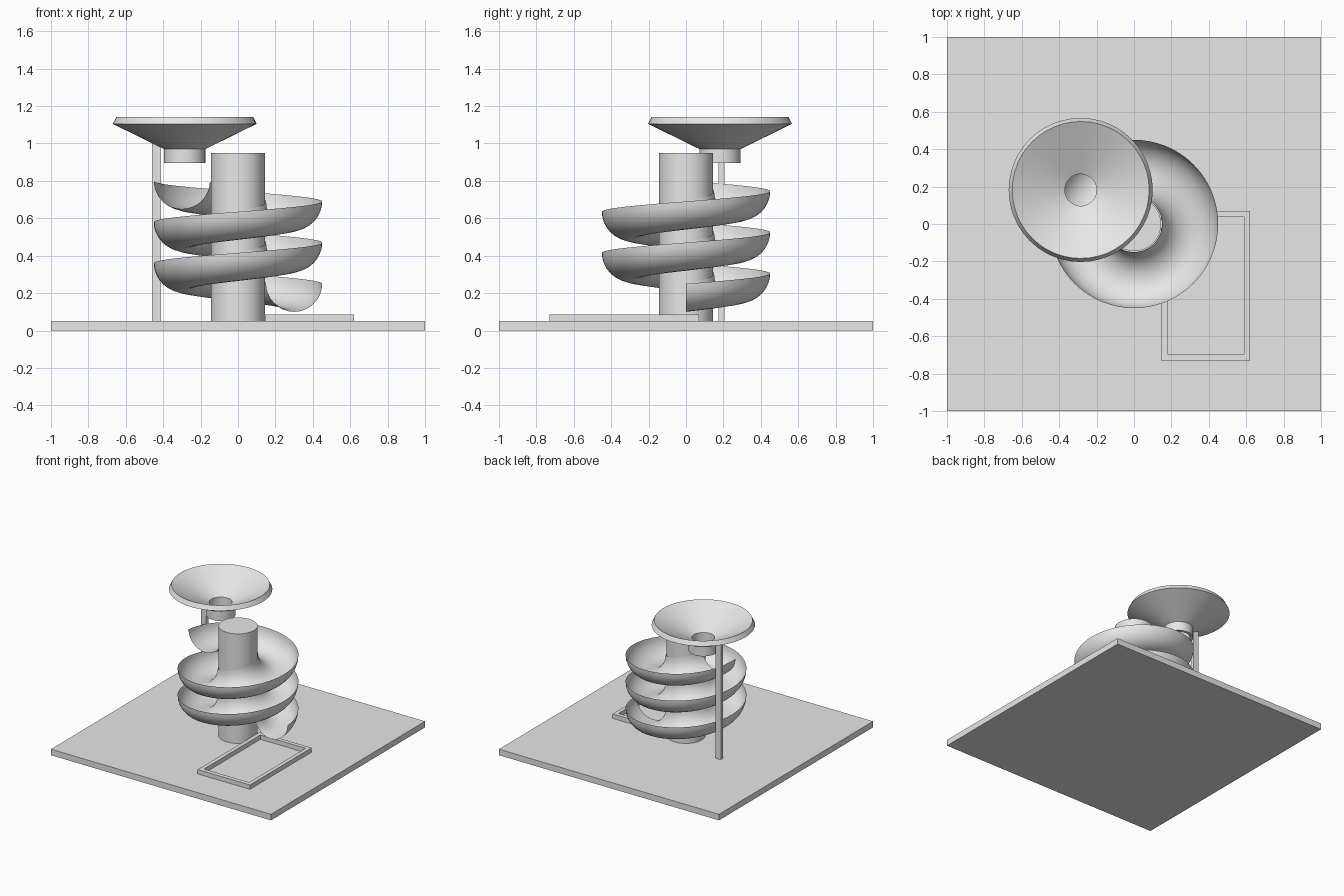
import bpy, bmesh, math
from mathutils import Vector

if "Cube" in bpy.data.objects:
    bpy.data.objects.remove(bpy.data.objects["Cube"])

grey = bpy.data.materials.new("plain grey")
grey.diffuse_color = (0.8, 0.8, 0.8, 1)
grey.use_nodes = True
grey.node_tree.nodes["Principled BSDF"].inputs["Base Color"].default_value = grey.diffuse_color


def finish(name, bm, smooth=False):
    me = bpy.data.meshes.new(name)
    bm.to_mesh(me)
    bm.free()
    me.materials.append(grey)
    ob = bpy.data.objects.new(name, me)
    bpy.context.collection.objects.link(ob)
    if smooth:
        bpy.ops.object.select_all(action='DESELECT')
        ob.select_set(True)
        bpy.context.view_layer.objects.active = ob
        bpy.ops.object.shade_smooth_by_angle(angle=math.radians(30))
    return ob


def box(name, lo, hi):
    bm = bmesh.new()
    bmesh.ops.create_cube(bm, size=1)
    for v in bm.verts:
        v.co = Vector([(a + b) / 2 + c * (b - a) for a, b, c in zip(lo, hi, v.co)])
    return finish(name, bm)


def skin(bm, rows, close_rows=False, close_cols=False):
    """Quads between successive rows of vertices."""
    n, m = len(rows), len(rows[0])
    for i in range(n if close_rows else n - 1):
        for j in range(m if close_cols else m - 1):
            a, b = rows[i], rows[(i + 1) % n]
            k = (j + 1) % m
            bm.faces.new((a[j], b[j], b[k], a[k]))


# Base board
box("base", (-1, -1, 0), (1, 1, 0.05))

# Central column
bm = bmesh.new()
bmesh.ops.create_cone(bm, cap_ends=True, segments=48, radius1=0.145, radius2=0.145, depth=0.9)
bmesh.ops.translate(bm, verts=bm.verts, vec=(0, 0, 0.5))
finish("column", bm, True)

# Spiral chute: half circle swept 2.5 turns up the column
TURNS, PITCH, STEPS, ARC = 2.5, 0.22, 160, 16
bm = bmesh.new()
rows = []
for i in range(STEPS + 1):
    t = TURNS * i / STEPS
    a = 2 * math.pi * t
    row = []
    for j in range(ARC + 1):
        p = math.pi * (1 + j / ARC)
        r = 0.3 + 0.15 * math.cos(p)
        row.append(bm.verts.new((r * math.cos(a), r * math.sin(a),
                                 0.25 + PITCH * t + 0.15 * math.sin(p))))
    rows.append(row)
skin(bm, rows)
finish("spiral_chute", bm, True)

# Funnel: closed wall profile turned about its own axis
profile = [(0.11, 0.895), (0.11, 0.97), (0.385, 1.105), (0.366, 1.142),
           (0.085, 1.0), (0.085, 0.895)]
SEG = 48
bm = bmesh.new()
rows = []
for i in range(SEG):
    a = 2 * math.pi * i / SEG
    rows.append([bm.verts.new((-0.285 + r * math.cos(a), 0.182 + r * math.sin(a), z))
                 for r, z in profile])
skin(bm, rows, True, True)
bmesh.ops.recalc_face_normals(bm, faces=bm.faces)
finish("funnel", bm, True)

# Post carrying the funnel
box("funnel_post", (-0.46, 0.175, 0.05), (-0.412, 0.205, 1.005))

# Catch tray: rectangular frame
bm = bmesh.new()
outer, inner = (0.145, -0.73, 0.62, 0.07), (0.178, -0.695, 0.588, 0.037)
rows = []
for sx, sy in ((0, 1), (2, 1), (2, 3), (0, 3)):
    rows.append([bm.verts.new((f[sx], f[sy], z)) for f, z in
                 ((outer, 0.05), (outer, 0.086), (inner, 0.086), (inner, 0.05))])
skin(bm, rows, True, True)
bmesh.ops.recalc_face_normals(bm, faces=bm.faces)
finish("tray_frame", bm)
